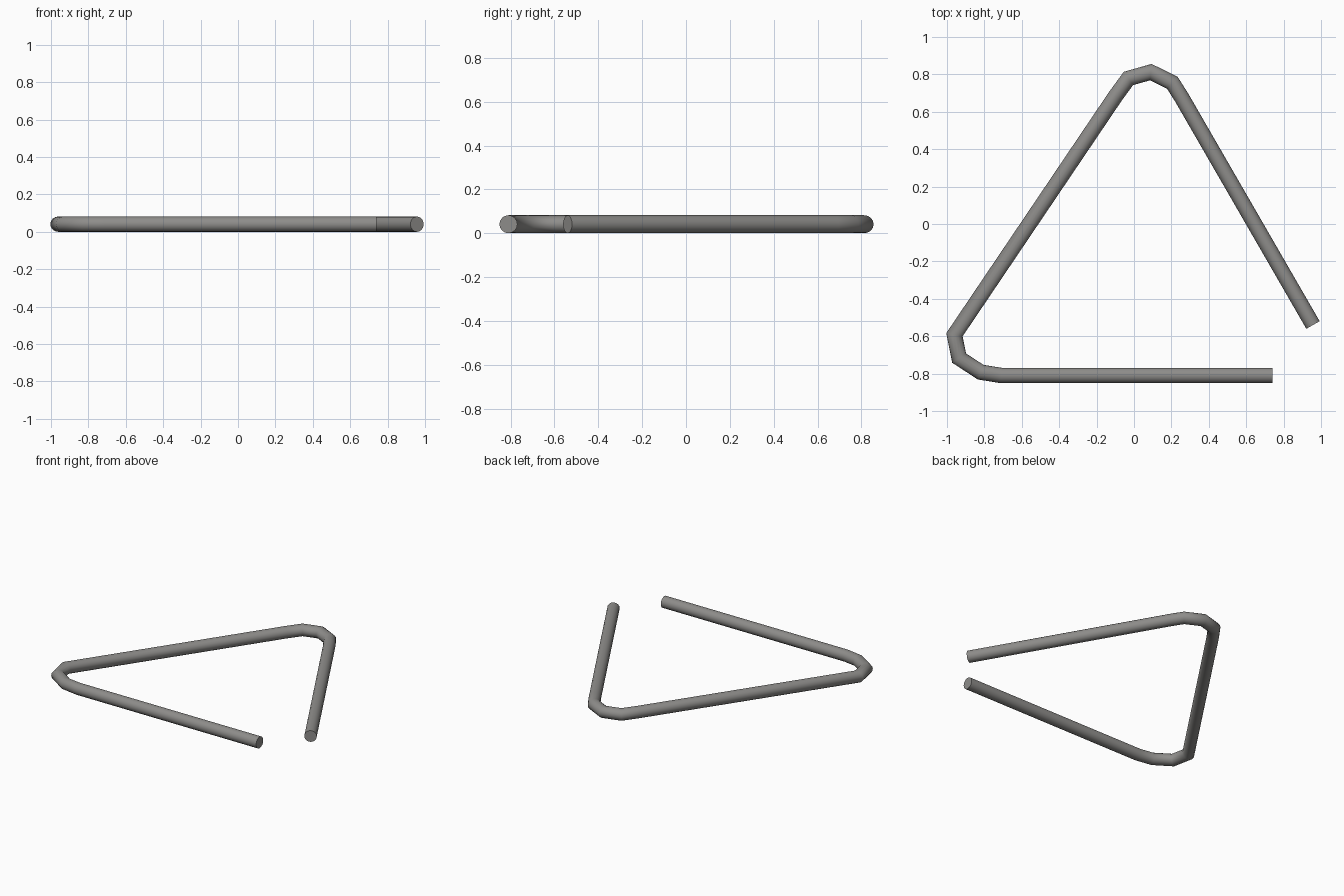
import bpy, bmesh, math
from mathutils import Vector

cube = bpy.data.objects.get("Cube")
if cube:
    bpy.data.objects.remove(cube, do_unlink=True)

RADIUS = 0.041
SIDES = 16

# Centre line of the bent rod, from one free end to the other
PATH = [(0.74, -0.81), (-0.71, -0.81), (-0.82, -0.792), (-0.935, -0.717),
        (-0.96, -0.592), (-0.1, 0.682), (-0.03, 0.778), (0.09, 0.812),
        (0.205, 0.755), (0.255, 0.676), (0.957, -0.54)]

steel = bpy.data.materials.new("grey steel")
steel.use_nodes = True
colour = (0.27, 0.265, 0.255, 1)
steel.diffuse_color = colour
steel.node_tree.nodes["Principled BSDF"].inputs["Base Color"].default_value = colour


def mitred_rod(name, path, radius, sides):
    """Sweep a circle along a flat path with mitred bends and flat ends."""
    points = [Vector((x, y, radius)) for x, y in path]
    steps = [(b - a).normalized() for a, b in zip(points, points[1:])]
    bm = bmesh.new()
    rings = []
    for i, p in enumerate(points):
        before, after = steps[max(i - 1, 0)], steps[min(i, len(steps) - 1)]
        along = (before + after).normalized()
        across = Vector((-along.y, along.x, 0)) / along.dot(before)
        ring = []
        for k in range(sides):
            a = math.tau * k / sides
            offset = across * math.cos(a) + Vector((0, 0, math.sin(a)))
            ring.append(bm.verts.new(p + offset * radius))
        rings.append(ring)
    for r, s in zip(rings, rings[1:]):
        for k in range(sides):
            n = (k + 1) % sides
            bm.faces.new((r[k], r[n], s[n], s[k]))
    bm.faces.new(rings[0])
    bm.faces.new(rings[-1])
    bmesh.ops.recalc_face_normals(bm, faces=bm.faces)
    mesh = bpy.data.meshes.new(name)
    bm.to_mesh(mesh)
    bm.free()
    obj = bpy.data.objects.new(name, mesh)
    bpy.context.collection.objects.link(obj)
    return obj


rod = mitred_rod("bent_triangle_rod", PATH, RADIUS, SIDES)
rod.data.materials.append(steel)

# Smooth sides, crisp end caps
bpy.ops.object.select_all(action="DESELECT")
rod.select_set(True)
bpy.context.view_layer.objects.active = rod
bpy.ops.object.shade_smooth_by_angle(angle=math.radians(50))
